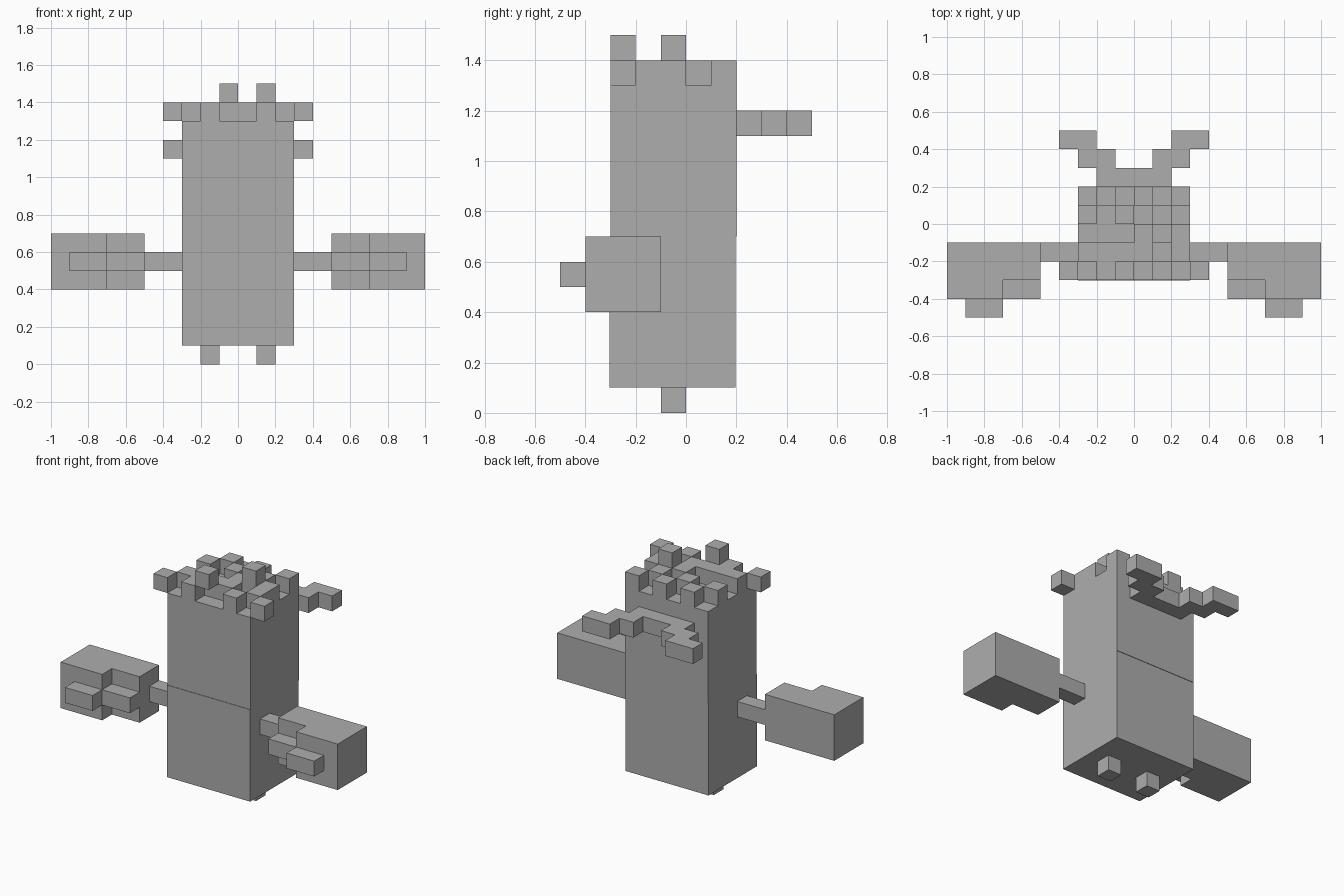
import bpy, bmesh
from math import pi
from mathutils import Vector

U = 0.1  # size of one block

cube = bpy.data.objects.get("Cube")
if cube:
    bpy.data.objects.remove(cube, do_unlink=True)

grey = bpy.data.materials.new("plain grey")
grey.use_nodes = True
grey.diffuse_color = (0.42, 0.42, 0.42, 1)
grey.node_tree.nodes["Principled BSDF"].inputs["Base Color"].default_value = grey.diffuse_color


def block(x, y, z):
    """Cells filling a box given as (start, end) block ranges."""
    return {(i, j, k) for i in range(*x) for j in range(*y) for k in range(*z)}


def mirrored(cells):
    return {(-1 - i, j, k) for i, j, k in cells}


def build(name, cells, shift=0.0):
    """Outer skin of a set of cells, with flat areas merged."""
    bm = bmesh.new()
    for cell in cells:
        centre = Vector(cell) + Vector((0.5, 0.5, 0.5))
        for axis in range(3):
            for sign in (-1, 1):
                near = list(cell)
                near[axis] += sign
                if tuple(near) in cells:
                    continue
                n, u = Vector(), Vector()
                n[axis] = sign
                u[(axis + 1) % 3] = 1
                v = n.cross(u)
                corners = (-u - v, u - v, u + v, v - u)
                bm.faces.new([bm.verts.new((centre + (n + c) / 2) * U) for c in corners])
    bmesh.ops.remove_doubles(bm, verts=bm.verts, dist=0.001)
    bmesh.ops.dissolve_limit(bm, angle_limit=pi / 180, verts=bm.verts, edges=bm.edges)
    mesh = bpy.data.meshes.new(name)
    bm.to_mesh(mesh)
    bm.free()
    mesh.materials.append(grey)
    obj = bpy.data.objects.new(name, mesh)
    obj.location.y = shift
    bpy.context.collection.objects.link(obj)
    return obj


# Upper body with its battlement crown, rows listed back to front
crown = (".#.#.#",
         "#.#.#.",
         "...###",
         "####.#",
         ".#..#.")
upper = block((-3, 3), (-3, 2), (7, 13))
for r, row in enumerate(crown):
    upper |= {(c - 3, 1 - r, 13) for c, mark in enumerate(row) if mark == "#"}
upper |= {(1, -1, 14)}
build("upper_body", upper)
build("crown_tuft", {(-1, -3, 14)})

# Lower body, set very slightly forward
build("lower_body", block((-3, 3), (-3, 2), (1, 7)), shift=-0.003)

# Stepped arms of the back piece
wing = block((0, 2), (2, 3), (11, 12)) | block((1, 3), (3, 4), (11, 12)) | block((2, 4), (4, 5), (11, 12))
build("back_wings", wing | mirrored(wing))

# Paired parts
foot = block((1, 2), (-1, 0), (0, 1))
ear = block((3, 4), (-3, -2), (13, 14))
arm = block((3, 5), (-2, -1), (5, 6))
fist = block((5, 10), (-3, -1), (4, 7)) | block((7, 10), (-4, -3), (4, 7))
fingers = block((5, 7), (-4, -3), (5, 6)) | block((7, 9), (-5, -4), (5, 6))
pairs = {"foot": foot, "ear": ear, "arm": arm | fist | fingers}
for name, cells in pairs.items():
    build("left_" + name, cells)
    build("right_" + name, mirrored(cells))
